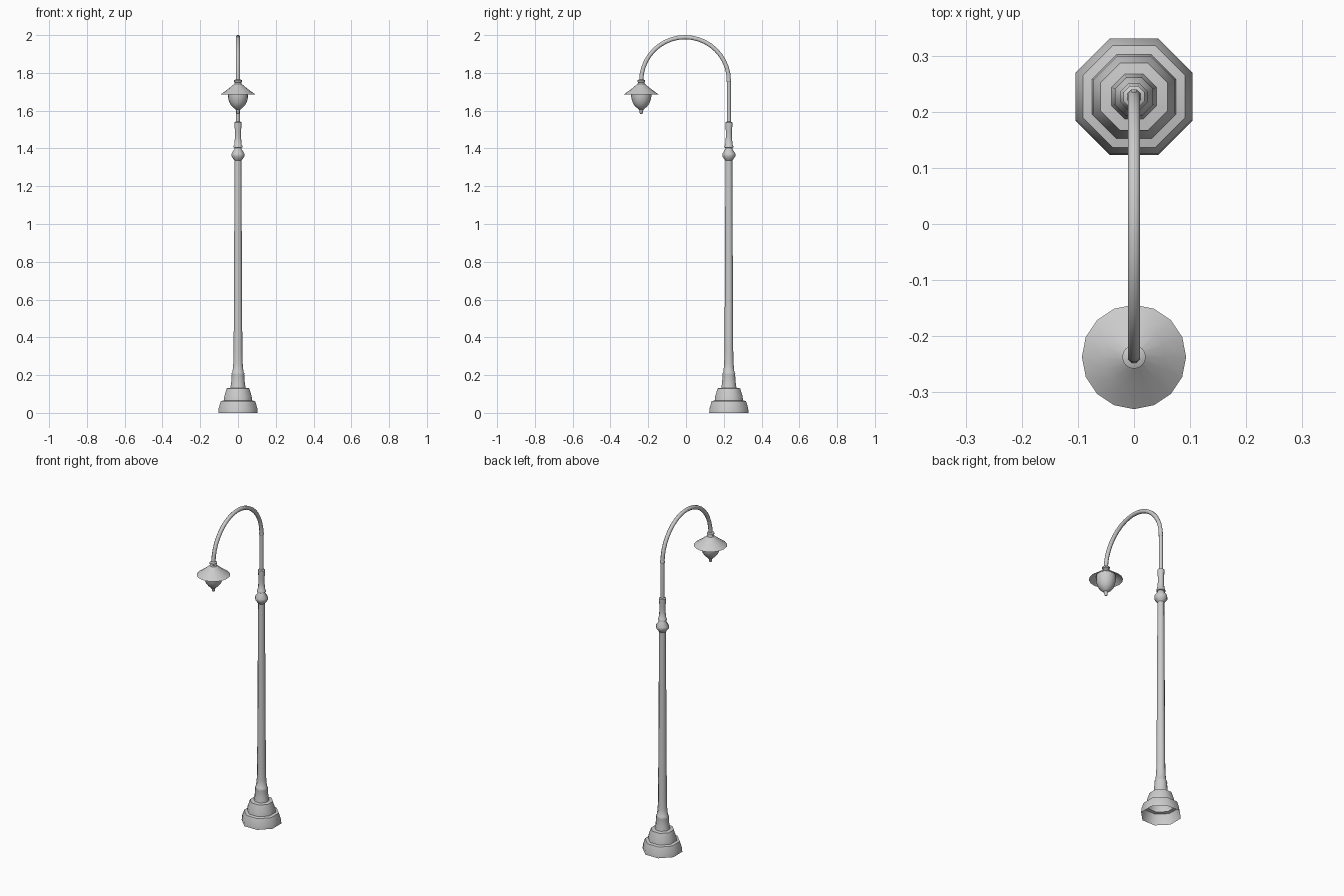
import bpy, bmesh, math

if "Cube" in bpy.data.objects:
    bpy.data.objects.remove(bpy.data.objects["Cube"])

POLE_Y, LAMP_Y = 0.227, -0.237
PIPE_R = 0.011


def finish(obj, angle):
    bpy.ops.object.select_all(action='DESELECT')
    obj.select_set(True)
    bpy.context.view_layer.objects.active = obj
    bpy.ops.object.shade_smooth_by_angle(angle=math.radians(angle))


def skin(name, rings, caps=(False, False), angle=50):
    """Bridge successive rings of points into one surface."""
    bm = bmesh.new()
    loops = [[bm.verts.new(p) for p in ring] for ring in rings]
    n = len(loops[0])
    for a, b in zip(loops, loops[1:]):
        for i in range(n):
            j = (i + 1) % n
            bm.faces.new((a[i], a[j], b[j], b[i]))
    if caps[0]:
        bm.faces.new(loops[0][::-1])
    if caps[1]:
        bm.faces.new(loops[-1])
    mesh = bpy.data.meshes.new(name)
    bm.to_mesh(mesh)
    bm.free()
    obj = bpy.data.objects.new(name, mesh)
    bpy.context.collection.objects.link(obj)
    finish(obj, angle)
    return obj


def turned(name, profile, y, sides, caps=(False, False), flats=False):
    """Lathe (radius, z) points; flats=True puts flat sides on the axes."""
    off = math.pi / sides if flats else 0
    k = 1 / math.cos(math.pi / sides) if flats else 1
    rings = [[(r * k * math.cos(off + 2 * math.pi * i / sides),
               y + r * k * math.sin(off + 2 * math.pi * i / sides), z)
              for i in range(sides)] for r, z in profile]
    return skin(name, rings, caps)


# Stepped octagonal base, open underneath
turned("base", [(0.104, 0), (0.102, 0.025), (0.091, 0.062), (0.075, 0.066),
                (0.072, 0.09), (0.062, 0.122), (0.060, 0.13), (0.040, 0.133)],
       POLE_Y, 8, flats=True)

# Tapered post
turned("post", [(0.040, 0.133), (0.036, 0.16), (0.033, 0.203), (0.034, 0.21),
                (0.029, 0.217), (0.025, 0.26), (0.023, 0.33), (0.018, 1.335)],
       POLE_Y, 8, flats=True)

# Bulged collar and upper sleeve
turned("collar", [(0.018, 1.335), (0.023, 1.342), (0.034, 1.358), (0.034, 1.373),
                  (0.020, 1.395), (0.018, 1.403), (0.024, 1.406), (0.024, 1.413),
                  (0.020, 1.418), (0.016, 1.46), (0.016, 1.49), (0.019, 1.53),
                  (0.019, 1.538), (0.011, 1.542)], POLE_Y, 8, flats=True)

# Gooseneck pipe: straight riser and half-circle arch
cy, rad = (POLE_Y + LAMP_Y) / 2, (POLE_Y - LAMP_Y) / 2
cz = 2.0 - PIPE_R - rad
path = [(POLE_Y, 1.53, 0.0)]
for i in range(21):
    a = math.pi * i / 20
    path.append((cy + rad * math.cos(a), cz + rad * math.sin(a), a))
rings = []
for y, z, a in path:
    ring = []
    for i in range(8):
        t = 2 * math.pi * (i + 0.5) / 8
        u, v = [PIPE_R / math.cos(math.pi / 8) * f(t) for f in (math.cos, math.sin)]
        ring.append((v, y + u * math.cos(a), z + u * math.sin(a)))
    rings.append([(-p[0], p[1], p[2]) for p in ring])
skin("gooseneck_pipe", rings, (True, True))

# Small joint ring where the arch starts
turned("pipe_joint", [(0.011, 1.752), (0.0125, 1.754), (0.0125, 1.764), (0.011, 1.766)],
       POLE_Y, 8, flats=True)

# Lamp head: cap, open conical shade, globe and finial
turned("lamp_cap", [(0.020, 1.738), (0.017, 1.75), (0.021, 1.753),
                    (0.021, 1.761), (0.011, 1.766)], LAMP_Y, 16, (False, True))
turned("lamp_shade", [(0.093, 1.685), (0.057, 1.711), (0.020, 1.741)], LAMP_Y, 16)
globe = [(0.012, 1.606)]
for i in range(1, 8):
    a = math.radians(-78 + 78 * i / 7)
    globe.append((0.054 * math.cos(a), 1.688 + 0.081 * math.sin(a)))
turned("lamp_globe", globe + [(0.053, 1.708)], LAMP_Y, 16, (True, False))
turned("finial", [(0.005, 1.583), (0.009, 1.588), (0.009, 1.598), (0.013, 1.604),
                  (0.013, 1.612)], LAMP_Y, 8, (True, False))
